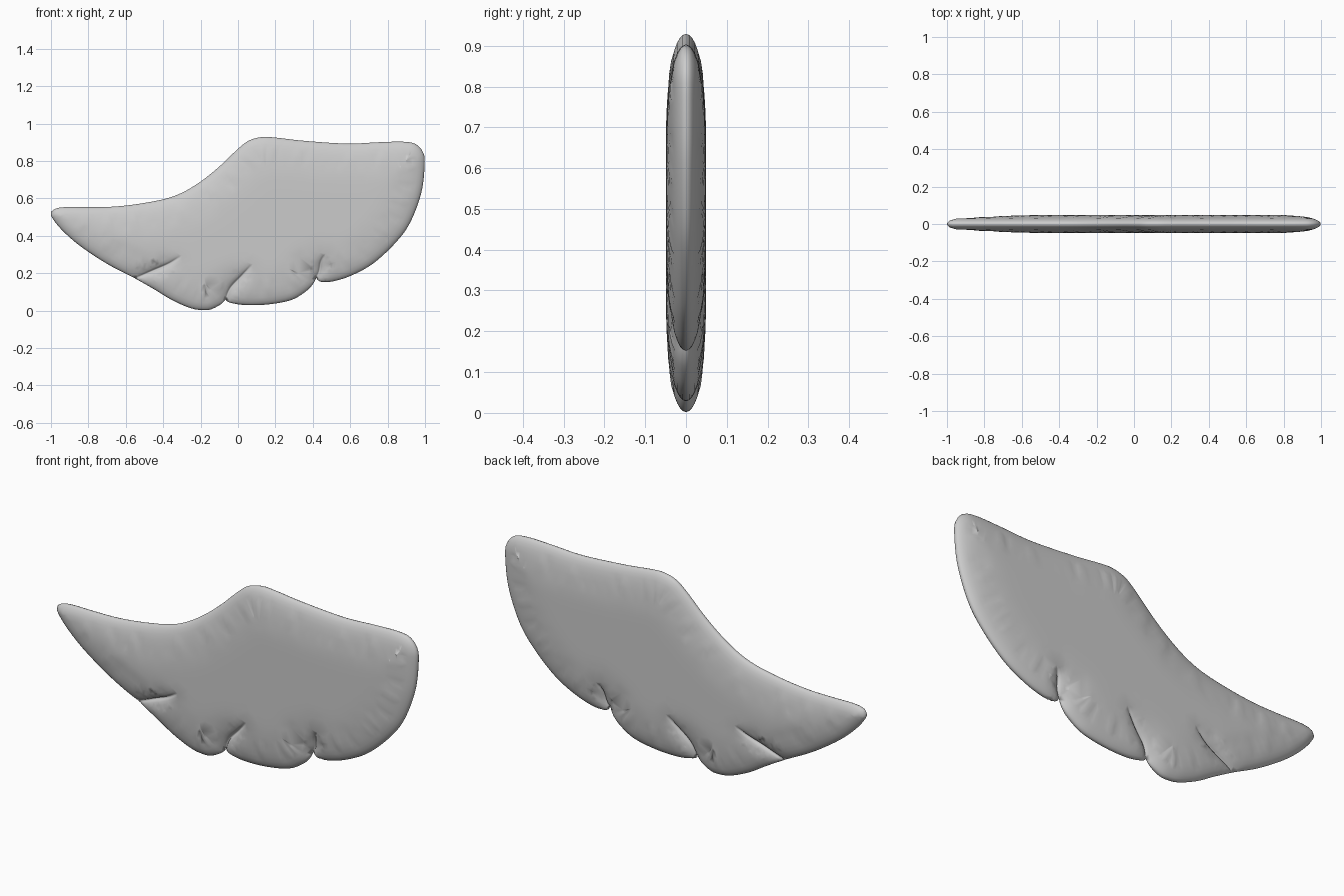
import bpy, math
from mathutils import Vector
from mathutils.geometry import delaunay_2d_cdt

if "Cube" in bpy.data.objects:
    bpy.data.objects.remove(bpy.data.objects["Cube"])

HALF = 0.049      # half thickness
EDGE = 0.21       # width of the rounded rim
GROOVE = 0.085    # width of the feather grooves

# Feather edges between the notches, as x, z
LEADING = [(-.55, .172), (-.7, .25), (-.85, .35), (-.95, .44), (-1, .51), (-.985, .54), (-.93, .553),
           (-.8, .553), (-.68, .555), (-.55, .568), (-.4, .595), (-.3, .63), (-.2, .69), (-.1, .77),
           (0, .865), (.06, .91), (.13, .928), (.2, .925), (.35, .908), (.58, .893), (.75, .9),
           (.88, .903), (.95, .89), (.99, .845), (.998, .78), (.98, .63), (.92, .47), (.84, .36),
           (.72, .25), (.6, .185), (.5, .155), (.44, .155), (.418, .175)]
MIDDLE = [(.418, .175), (.4, .14), (.36, .1), (.28, .055), (.15, .032), (.03, .03), (-.05, .045), (-.065, .06)]
LOWER = [(-.065, .06), (-.09, .035), (-.14, .008), (-.18, .002), (-.25, .012), (-.35, .055), (-.45, .115), (-.55, .172)]
# Feather grooves, from the rim inwards
GROOVES = [[(-.55, .172), (-.45, .215), (-.37, .25), (-.3, .295)],
           [(-.065, .06), (-.04, .12), (.02, .185), (.08, .25)],
           [(.418, .175), (.435, .21), (.445, .265), (.47, .305)]]


def spline(pts, step=0.02):
    """Smooth curve through the points, sampled about every step."""
    p = [Vector(q) for q in pts]
    p = [2 * p[0] - p[1]] + p + [2 * p[-1] - p[-2]]
    out = []
    for a, b, c, d in zip(p, p[1:], p[2:], p[3:]):
        n = max(2, round((c - b).length / step))
        for i in range(n):
            t = i / n
            out.append(0.5 * (2 * b + (c - a) * t + (2 * a - 5 * b + 4 * c - d) * t * t
                              + (3 * b - a - 3 * c + d) * t ** 3))
    return out + [p[-2]]


def nearest(p, line):
    """Distance to a polyline, and how far along it the closest point lies."""
    best, along = 9.0, 0.0
    for i, (a, b) in enumerate(zip(line, line[1:])):
        ab = b - a
        t = min(1, max(0, (p - a).dot(ab) / ab.length_squared))
        d = (p - a - ab * t).length
        if d < best:
            best, along = d, (i + t) / (len(line) - 1)
    return best, along


def dome(u):
    u = min(1, max(0, u))
    return math.sqrt(1 - (1 - u) ** 2)


rim = spline(LEADING)[:-1] + spline(MIDDLE)[:-1] + spline(LOWER)[:-1]
rim_loop = rim + rim[:1]
grooves = [spline(g, 0.015) for g in GROOVES]


def inside(p):
    hit = False
    for a, b in zip(rim_loop, rim_loop[1:]):
        if (a.y > p.y) != (b.y > p.y) and p.x < a.x + (p.y - a.y) * (b.x - a.x) / (b.y - a.y):
            hit = not hit
    return hit


# Points: rim, grooves, rows parallel to both, and an even field in the middle
points = list(rim)
n = len(rim)
edges = [(i, (i + 1) % n) for i in range(n)]
for g in grooves:
    base = len(points)
    ids = [min(range(n), key=lambda i: (rim[i] - g[0]).length)] + [base + i for i in range(len(g) - 1)]
    points += g[1:]
    edges += list(zip(ids, ids[1:]))


def add_rows(line, offsets, sides):
    for i in range(1, len(line) - 1):
        t = (line[i + 1] - line[i - 1]).normalized()
        for side in sides:
            for o in offsets:
                p = line[i] + Vector((t.y, -t.x)) * side * o
                if (nearest(p, rim_loop)[0] > (o * 0.95 if line is rim_wrap else 0.008) and inside(p)
                        and all(nearest(p, g)[0] > (o * 0.95 if g is line else 0.012) for g in grooves)):
                    points.append(p)


rim_wrap = [rim[-1]] + rim + [rim[0]]
add_rows(rim_wrap, (.003, .01, .022, .04, .065, .095, .13), (1,))
for g in grooves:
    add_rows(g, (.005, .015, .03, .05), (1, -1))
for i in range(-33, 34):
    for j in range(0, 32):
        p = Vector((i * 0.03, j * 0.03 + 0.015 * (i % 2)))
        if inside(p) and nearest(p, rim_loop)[0] > 0.14 and all(nearest(p, g)[0] > 0.06 for g in grooves):
            points.append(p)

flat, _, tris, *_ = delaunay_2d_cdt(points, edges, [list(range(n))], 1, 1e-5)

# Half thickness at every point
depth, height = [], []
for p in flat:
    d = nearest(p, rim_loop)[0]
    h = HALF * dome(d / EDGE)
    for g in grooves:
        gd, along = nearest(p, g)
        floor = 0.12 + 0.88 * max(0, (along - 0.35) / 0.65) ** 1.5
        h *= floor + (1 - floor) * dome(gd / GROOVE)
    depth.append(d)
    height.append(h if d > 1e-4 else 0)

# Soften the ridges away from the rim and the grooves
links = [set() for _ in flat]
for f in tris:
    for a in f:
        links[a].update(b for b in f if b != a)
soft = [i for i, p in enumerate(flat) if depth[i] > 0.05 and all(nearest(p, g)[0] > 0.02 for g in grooves)]
for _ in range(6):
    new = {i: sum(height[k] for k in links[i]) / len(links[i]) for i in soft}
    for i, h in new.items():
        height[i] = 0.5 * (height[i] + h)

# Front and back skins share the rim
verts = [(p.x, -h, p.y) for p, h in zip(flat, height)]
back = {}
for i, (p, h) in enumerate(zip(flat, height)):
    back[i] = i
    if h > 0:
        back[i] = len(verts)
        verts.append((p.x, h, p.y))
faces = [tuple(f) for f in tris] + [tuple(back[i] for i in reversed(f)) for f in tris]

mesh = bpy.data.meshes.new("wing")
mesh.from_pydata(verts, [], faces)
mesh.validate()
mesh.shade_smooth()
grey = bpy.data.materials.new("plain grey")
grey.diffuse_color = (0.6, 0.6, 0.6, 1)
grey.use_nodes = True
grey.node_tree.nodes["Principled BSDF"].inputs["Base Color"].default_value = grey.diffuse_color
mesh.materials.append(grey)
wing = bpy.data.objects.new("wing", mesh)
bpy.context.collection.objects.link(wing)
